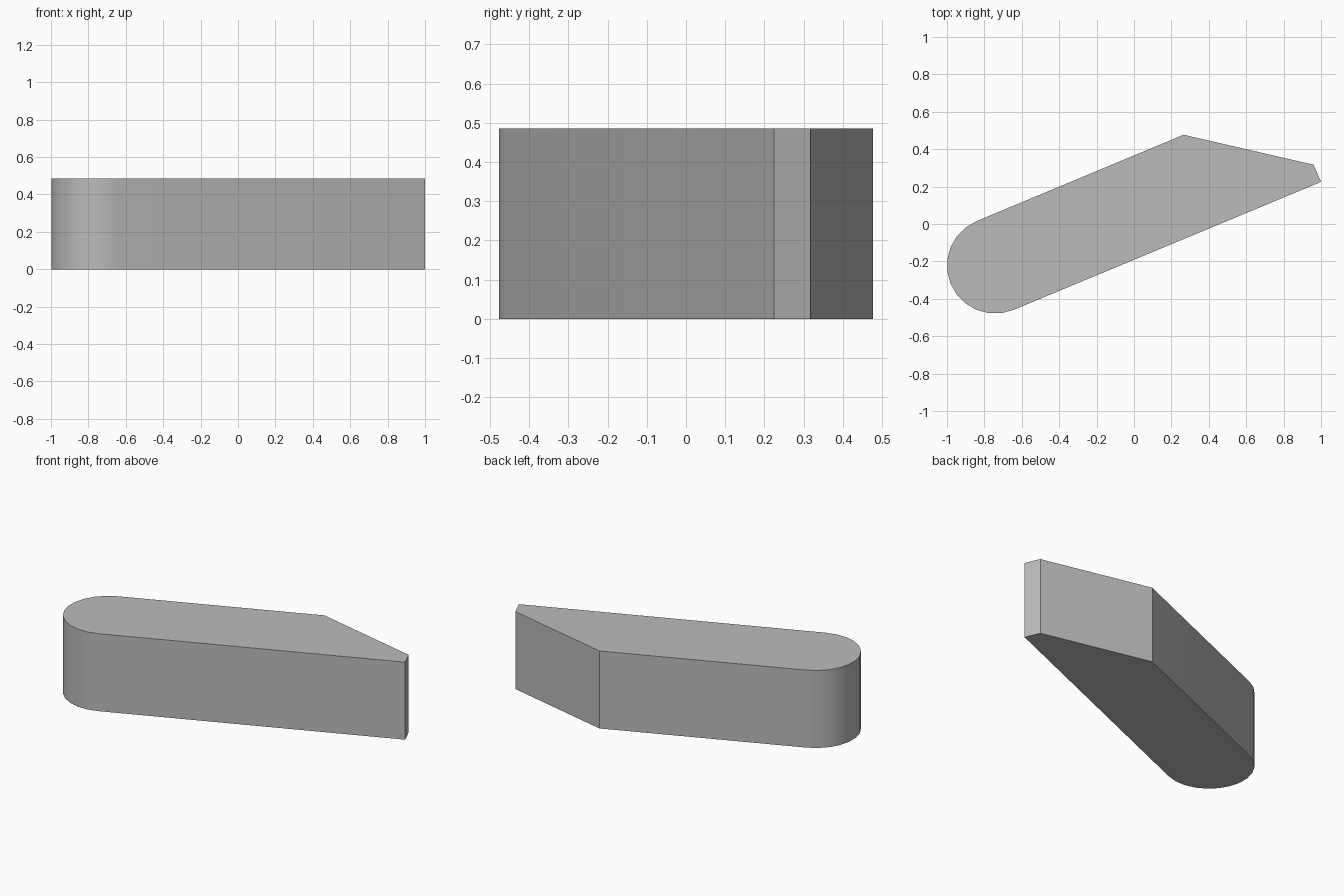
import bpy, bmesh, math

cube = bpy.data.objects.get("Cube")
if cube:
    bpy.data.objects.remove(cube, do_unlink=True)

HEIGHT = 0.485
RADIUS = 0.257
CENTRE = (-0.743, -0.222)
TILT = 22.5      # direction of the long sides, degrees
STEPS = 12       # facets in the rounded end

# Single grey finish
grey = bpy.data.materials.new("plain grey")
grey.use_nodes = True
colour = (0.5, 0.5, 0.5, 1)
grey.diffuse_color = colour
grey.node_tree.nodes["Principled BSDF"].inputs["Base Color"].default_value = colour

# Outline: pointed end, then the half-round end
outline = [(1.0, 0.225), (0.96, 0.317), (0.265, 0.477)]
for i in range(STEPS + 1):
    a = math.radians(TILT + 90 + 180 * i / STEPS)
    outline.append((CENTRE[0] + RADIUS * math.cos(a),
                    CENTRE[1] + RADIUS * math.sin(a)))

# Extrude the outline into a solid block
bm = bmesh.new()
base = bm.faces.new([bm.verts.new((x, y, 0)) for x, y in outline])
top = bmesh.ops.extrude_face_region(bm, geom=[base], use_keep_orig=True)["geom"]
bmesh.ops.translate(bm, vec=(0, 0, HEIGHT),
                    verts=[g for g in top if isinstance(g, bmesh.types.BMVert)])
bmesh.ops.recalc_face_normals(bm, faces=bm.faces)
mesh = bpy.data.meshes.new("angled_block")
bm.to_mesh(mesh)
bm.free()
mesh.materials.append(grey)

block = bpy.data.objects.new("angled_block", mesh)
bpy.context.collection.objects.link(block)

# Smooth the rounded end, keep the corners sharp
bpy.ops.object.select_all(action='DESELECT')
block.select_set(True)
bpy.context.view_layer.objects.active = block
bpy.ops.object.shade_smooth_by_angle(angle=math.radians(20))
